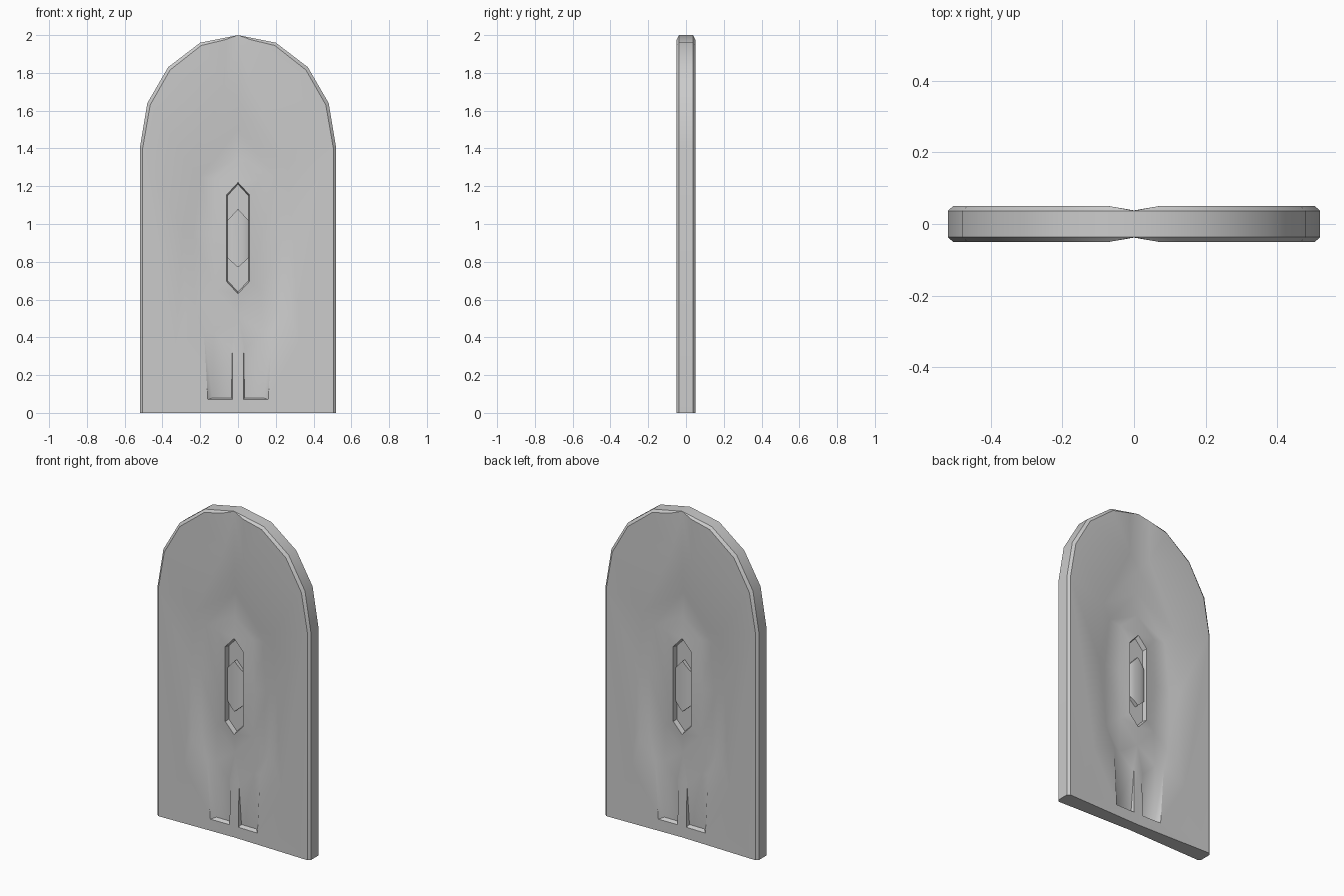
import bpy
import bmesh
import math
from mathutils import Vector
from mathutils.geometry import delaunay_2d_cdt

cube = bpy.data.objects.get("Cube")
if cube:
    bpy.data.objects.remove(cube)

stone = bpy.data.materials.new("grey_stone")
stone.use_nodes = True
GREY = (0.6, 0.6, 0.6, 1)
stone.diffuse_color = GREY
stone.node_tree.nodes["Principled BSDF"].inputs["Base Color"].default_value = GREY


def finish(bm, name, angle):
    bmesh.ops.recalc_face_normals(bm, faces=bm.faces)
    mesh = bpy.data.meshes.new(name)
    bm.to_mesh(mesh)
    bm.free()
    mesh.materials.append(stone)
    obj = bpy.data.objects.new(name, mesh)
    bpy.context.collection.objects.link(obj)
    bpy.ops.object.select_all(action='DESELECT')
    obj.select_set(True)
    bpy.context.view_layer.objects.active = obj
    bpy.ops.object.shade_smooth_by_angle(angle=math.radians(angle))
    return obj


def level(depth, *points):
    return [(x, z, depth) for x, z in points]


# Half contours of the relief as (x, z, distance from the middle plane)
contours = [
    # arched rim, its chamfer and the notch below the apex
    level(.037, (0, 0), (.52, 0), (.52, 1.4), (.48, 1.64), (.37, 1.83), (.2, 1.96), (0, 2)),
    level(.05, (.505, 0), (.505, 1.4), (.465, 1.63), (.36, 1.815), (.195, 1.945), (.07, 1.975))
    + [(0, 1.985, .038)],
    [(0, 1.985, .038), (0, 1.64, .038)],
    level(.05, (.07, 1.975), (.07, 1.72)),
    # edge and floor of the sunken figure
    [(0, 1.64, .038), (.26, 1.32, .046), (.29, .95, .046), (.28, .53, .046),
     (.18, .43, .044), (.16, .07, .04)],
    [(0, 1.5, .024), (.2, 1.25, .026), (.235, .95, .026), (.225, .56, .026),
     (.13, .43, .028), (.135, .08, .016)],
    # legs, with the strip between them
    [(.135, .08, .016), (.035, .08, .016), (.035, .34, .033)],
    [(.16, .07, .04), (.03, .07, .038), (.03, .34, .034), (0, .34, .034)],
    # mound around the socket
    level(.028, (0, 1.35), (.12, 1.24), (.13, .95), (.12, .65), (0, .52)),
    level(.038, (0, 1.22), (.06, 1.155), (.06, .695), (0, .63)),
    level(.01, (0, 1.21), (.055, 1.15), (.055, .7), (0, .64)),
    # soft footing beside the legs
    [(.33, .36, .047), (.37, .1, .043), (.2, .06, .041)],
]

points, links = [], []
for side in (1, -1):
    for contour in contours:
        start = len(points)
        points += [(side * x, z, d) for x, z, d in contour]
        links += [(start + i, start + i + 1) for i in range(len(contour) - 1)]

# Triangulate the relief once, then mirror it onto the back
flat, _, faces, origin, _, _ = delaunay_2d_cdt(
    [Vector(p[:2]) for p in points], links, [], 0, 1e-5)
depths = [points[o[0]][2] if o else .038 for o in origin]

bm = bmesh.new()
front = [bm.verts.new((v.x, -d, v.y)) for v, d in zip(flat, depths)]
back = [bm.verts.new((v.x, d, v.y)) for v, d in zip(flat, depths)]
for f in faces:
    bm.faces.new([front[i] for i in f])
    bm.faces.new([back[i] for i in reversed(f)])
bm.verts.index_update()
count = len(front)
rim = [[v.index for v in e.verts] for e in bm.edges if e.is_boundary]
for a, b in rim:
    if a < count:
        bm.faces.new((front[a], front[b], back[b], back[a]))
finish(bm, "arched_slab", 35)

# Rounded gem passing through the slab, pointed at both ends
bm = bmesh.new()
rings = []
for i in range(9):
    x = -.055 + .11 * i / 8
    top, bottom = 1.08 - 1.1 * abs(x), .77 + .9 * abs(x)
    d = .014 + .02 * math.sqrt(max(0, 1 - (x / .06) ** 2))
    rings.append([bm.verts.new((x, y, z)) for y, z in
                  ((-d, top), (-d, bottom), (d, bottom), (d, top))])
for a, b in zip(rings, rings[1:]):
    for j in range(4):
        k = (j + 1) % 4
        bm.faces.new((a[j], a[k], b[k], b[j]))
bm.faces.new(rings[0])
bm.faces.new(rings[-1])
finish(bm, "socket_gem", 40)
